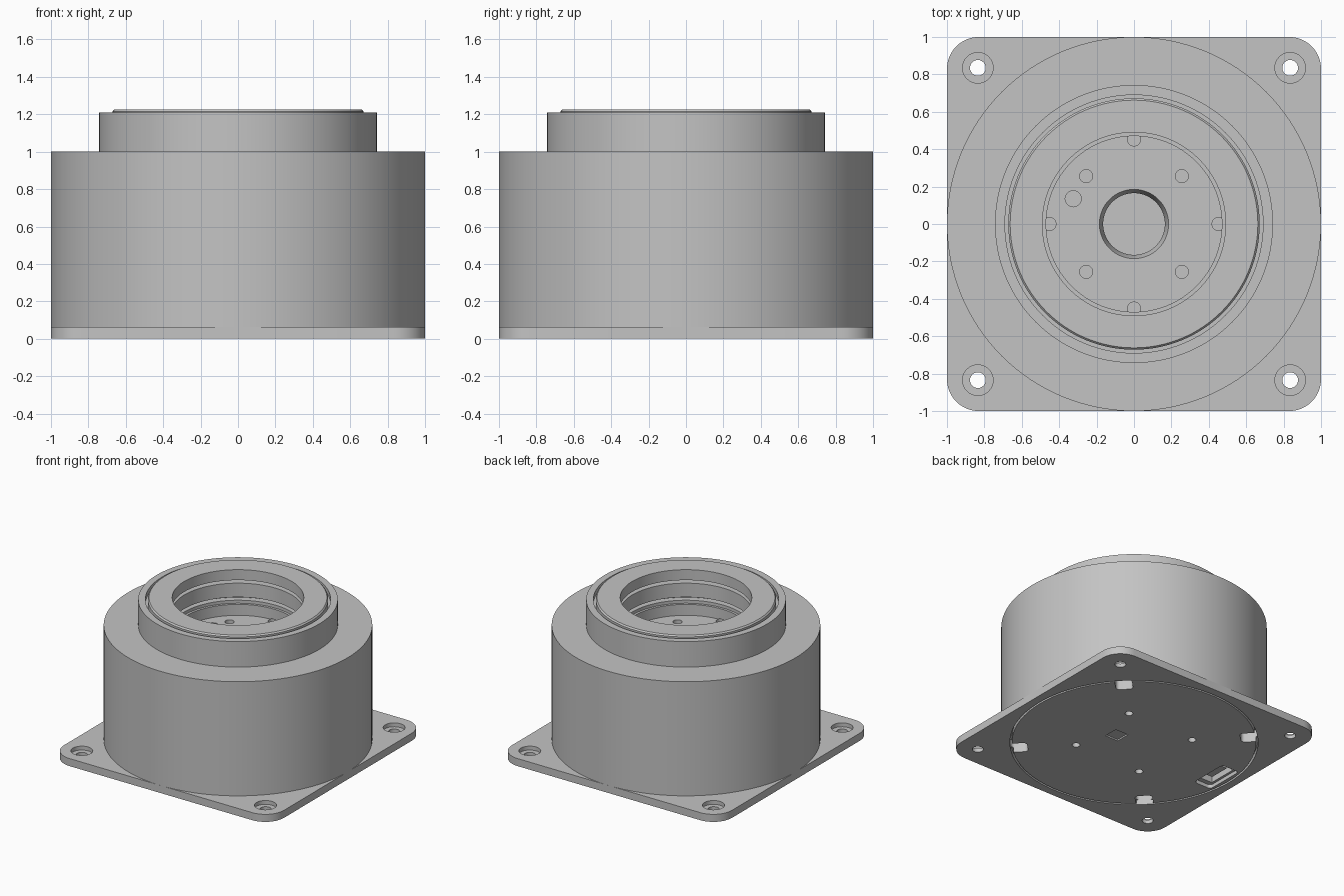
import bpy, bmesh, math
from mathutils import Matrix

cube = bpy.data.objects.get("Cube")
if cube:
    bpy.data.objects.remove(cube, do_unlink=True)

grey = bpy.data.materials.new("machined grey")
grey.use_nodes = True
colour = (0.55, 0.55, 0.55, 1)
grey.diffuse_color = colour
grey.node_tree.nodes["Principled BSDF"].inputs["Base Color"].default_value = colour
SEGMENTS = 128


def make(name, bm):
    bmesh.ops.recalc_face_normals(bm, faces=bm.faces)
    mesh = bpy.data.meshes.new(name)
    bm.to_mesh(mesh)
    bm.free()
    mesh.materials.append(grey)
    obj = bpy.data.objects.new(name, mesh)
    bpy.context.collection.objects.link(obj)
    return obj


def lathe(name, profile):
    bm = bmesh.new()
    verts = [bm.verts.new((r, 0, z)) for r, z in profile]
    edges = [bm.edges.new(pair) for pair in zip(verts, verts[1:])]
    bmesh.ops.spin(bm, geom=verts + edges, cent=(0, 0, 0), axis=(0, 0, 1),
                   angle=math.tau, steps=SEGMENTS, use_duplicate=False)
    bmesh.ops.remove_doubles(bm, verts=bm.verts, dist=0.0001)
    return make(name, bm)


def cylinder(name, x, y, low, high, radius, sides=32):
    bm = bmesh.new()
    bmesh.ops.create_cone(bm, cap_ends=True, segments=sides, radius1=radius,
                          radius2=radius, depth=high - low,
                          matrix=Matrix.Translation((x, y, (low + high) / 2)))
    return make(name, bm)


def box(name, x, y, low, high, length, width, angle=0, corner=0):
    bm = bmesh.new()
    bmesh.ops.create_cube(bm, size=1, matrix=Matrix.Diagonal((length, width, high - low, 1)))
    if corner:
        upright = [e for e in bm.edges
                   if abs(e.verts[0].co.z - e.verts[1].co.z) > 0.001]
        bmesh.ops.bevel(bm, geom=upright, offset=corner, segments=10,
                        profile=0.5, affect='EDGES')
    place = Matrix.Translation((x, y, (low + high) / 2)) @ Matrix.Rotation(angle, 4, 'Z')
    bmesh.ops.transform(bm, matrix=place, verts=bm.verts)
    return make(name, bm)


def cut(target, cutter):
    cutter.hide_render = True
    mod = target.modifiers.new("cut", 'BOOLEAN')
    mod.operation = 'DIFFERENCE'
    mod.solver = 'EXACT'
    mod.object = cutter
    bpy.context.view_layer.objects.active = target
    bpy.ops.object.modifier_apply(modifier=mod.name)
    bpy.data.objects.remove(cutter, do_unlink=True)


def smooth(obj):
    bpy.ops.object.select_all(action='DESELECT')
    obj.select_set(True)
    bpy.context.view_layer.objects.active = obj
    bpy.ops.object.shade_smooth_by_angle(angle=math.radians(30))


corners = [(sx, sy) for sx in (-1, 1) for sy in (-1, 1)]

# Square mounting flange with counterbored corner holes
flange = box("mounting_flange", 0, 0, 0, 0.062, 2, 2, corner=0.17)
cut(flange, cylinder("cutter", 0, 0, -0.1, 0.2, 0.935, SEGMENTS))
for sx, sy in corners:
    cut(flange, cylinder("cutter", sx * 0.835, sy * 0.835, -0.1, 0.2, 0.042))
    cut(flange, cylinder("cutter", sx * 0.835, sy * 0.835, 0.03, 0.2, 0.082))

# Round housing, collar, stepped well and central bore
housing = lathe("housing", [
    (0, 0), (0.92, 0), (0.92, 0.04), (0.95, 0.04), (0.95, 0.05), (1, 0.05),
    (1, 1), (0.743, 1), (0.743, 1.21), (0.69, 1.21), (0.69, 1.17),
    (0.672, 1.17), (0.672, 1.215), (0.662, 1.226), (0.49, 1.226),
    (0.49, 1.14), (0.56, 1.14), (0.56, 1.115), (0.49, 1.115),
    (0.49, 1), (0.54, 1), (0.54, 0.975), (0.49, 0.975), (0.49, 0.95),
    (0.47, 0.95), (0.47, 0.86), (0.185, 0.86), (0.165, 0.8),
    (0.165, 0.3), (0, 0.3)])

# Holes in the well floor, screw holes and slots underneath
for sx, sy in corners:
    cut(housing, cylinder("cutter", sx * 0.256, sy * 0.256, 0.74, 0.9, 0.035))
    cut(housing, cylinder("cutter", sx * 0.31, sy * 0.31, -0.1, 0.12, 0.03))
    cut(housing, box("cutter", sx * 0.615, sy * 0.615, -0.1, 0.1, 0.13, 0.13,
                     math.atan2(sy, sx), corner=0.03))
for i in range(4):
    a = i * math.pi / 2
    cut(housing, cylinder("cutter", 0.452 * math.cos(a), 0.452 * math.sin(a),
                          0.8, 0.866, 0.035))
cut(housing, cylinder("cutter", -0.325, 0.135, 0.78, 0.9, 0.043))

# Small square pocket and stepped connector recess underneath
cut(housing, box("cutter", 0.17, 0, -0.1, 0.012, 0.12, 0.12))
cut(housing, box("cutter", -0.81, 0, -0.1, 0.03, 0.16, 0.33, corner=0.03))
cut(housing, box("cutter", -0.81, 0, -0.1, 0.2, 0.12, 0.25))
plug = box("connector_plug", -0.81, 0, 0.05, 0.21, 0.06, 0.17)

for part in (flange, housing, plug):
    smooth(part)
